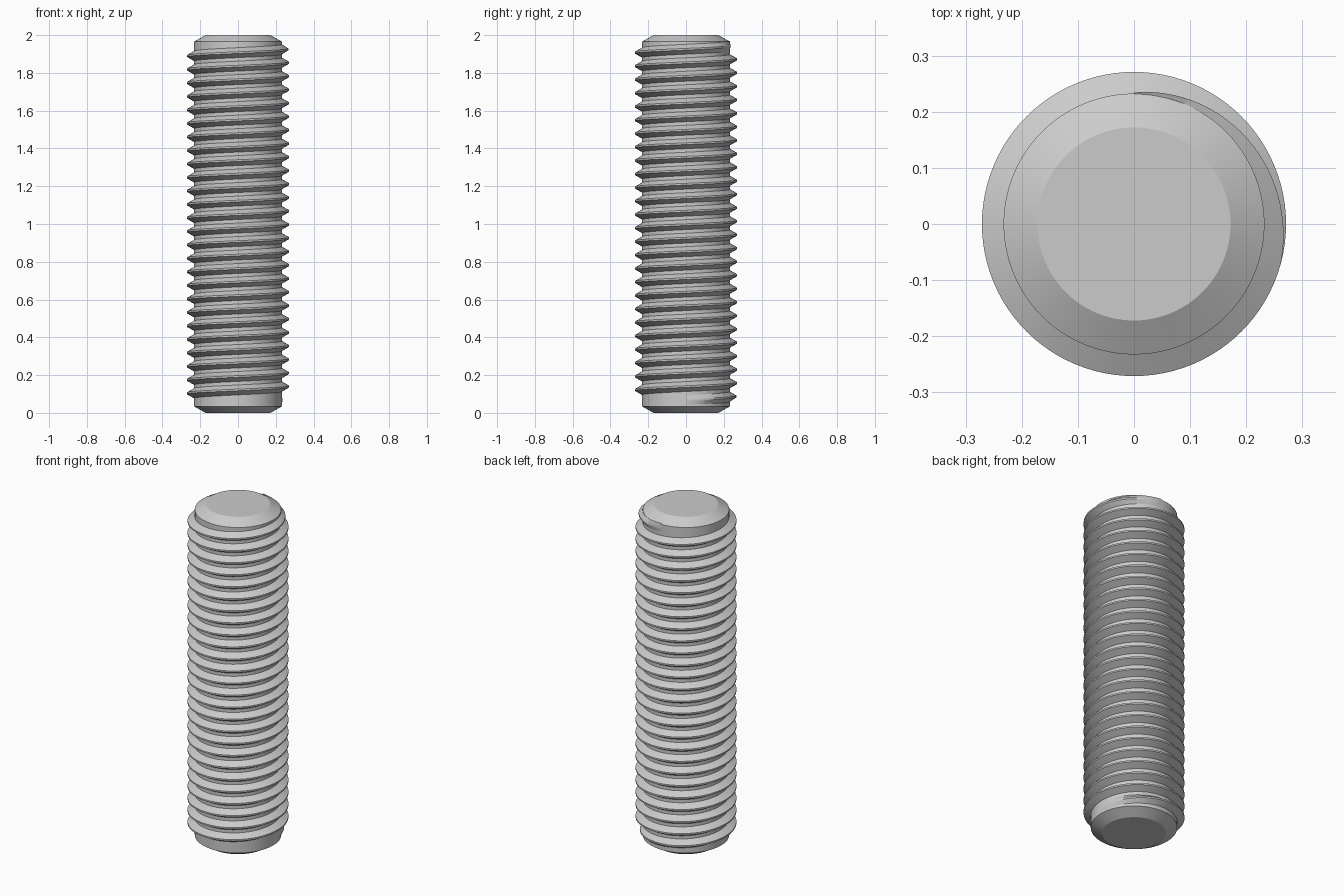
import bpy
import bmesh
from math import cos, sin, tan, radians, pi

if "Cube" in bpy.data.objects:
    bpy.data.objects.remove(bpy.data.objects["Cube"], do_unlink=True)

STEPS = 96                      # segments per turn
LENGTH = 2.0
PITCH = LENGTH / 28
CREST_R = 0.271
CORE_R = 0.2325
END_R = 0.172
CHAMFER = (CORE_R - END_R) * tan(radians(30))

steel = bpy.data.materials.new("steel grey")
steel.use_nodes = True
grey = (0.6, 0.6, 0.6, 1)
steel.diffuse_color = grey
steel.node_tree.nodes["Principled BSDF"].inputs["Base Color"].default_value = grey


def add_part(name, bm):
    """Turn a bmesh into a smooth-shaded object with sharp edges kept."""
    bmesh.ops.recalc_face_normals(bm, faces=bm.faces)
    mesh = bpy.data.meshes.new(name)
    bm.to_mesh(mesh)
    bm.free()
    mesh.materials.append(steel)
    part = bpy.data.objects.new(name, mesh)
    bpy.context.collection.objects.link(part)
    bpy.ops.object.select_all(action="DESELECT")
    part.select_set(True)
    bpy.context.view_layer.objects.active = part
    bpy.ops.object.shade_smooth_by_angle(angle=radians(25))
    return part


def bridge(bm, a, b):
    """Join two closed rings of vertices with quads."""
    for i in range(len(a)):
        j = (i + 1) % len(a)
        bm.faces.new((a[i], a[j], b[j], b[i]))


def polar(bm, r, angle, z):
    return bm.verts.new((r * cos(angle), r * sin(angle), z))


# Core: cylinder with a chamfer at each end
bm = bmesh.new()
profile = [(END_R, 0), (CORE_R, CHAMFER), (CORE_R, LENGTH - CHAMFER), (END_R, LENGTH)]
rings = [[polar(bm, r, 2 * pi * i / STEPS, z) for i in range(STEPS)] for r, z in profile]
for lower, upper in zip(rings, rings[1:]):
    bridge(bm, lower, upper)
bm.faces.new(rings[0])
bm.faces.new(rings[-1])
add_part("rod_core", bm)

# Thread: right-handed trapezoid ridge whose height fades out at both ends
bm = bmesh.new()
root = CORE_R - 0.0008
half_base = PITCH * 3 / 8
half_crest = PITCH / 16
first = 0
last = int(STEPS * 26.25)
fade = int(STEPS * 0.3)
z_start = 0.068
previous = None
for step in range(first, last + 1):
    angle = 2 * pi * step / STEPS
    z = z_start + PITCH * step / STEPS
    rise = min(1, (step - first) / fade, (last - step) / fade)
    crest = CORE_R + 0.002 + (CREST_R - CORE_R - 0.002) * rise
    ring = [polar(bm, r, angle, z + dz) for r, dz in (
        (root, -half_base), (crest, -half_crest), (crest, half_crest), (root, half_base))]
    if previous:
        bridge(bm, previous, ring)
    else:
        bm.faces.new(ring)
    previous = ring
bm.faces.new(previous)
add_part("screw_thread", bm)
